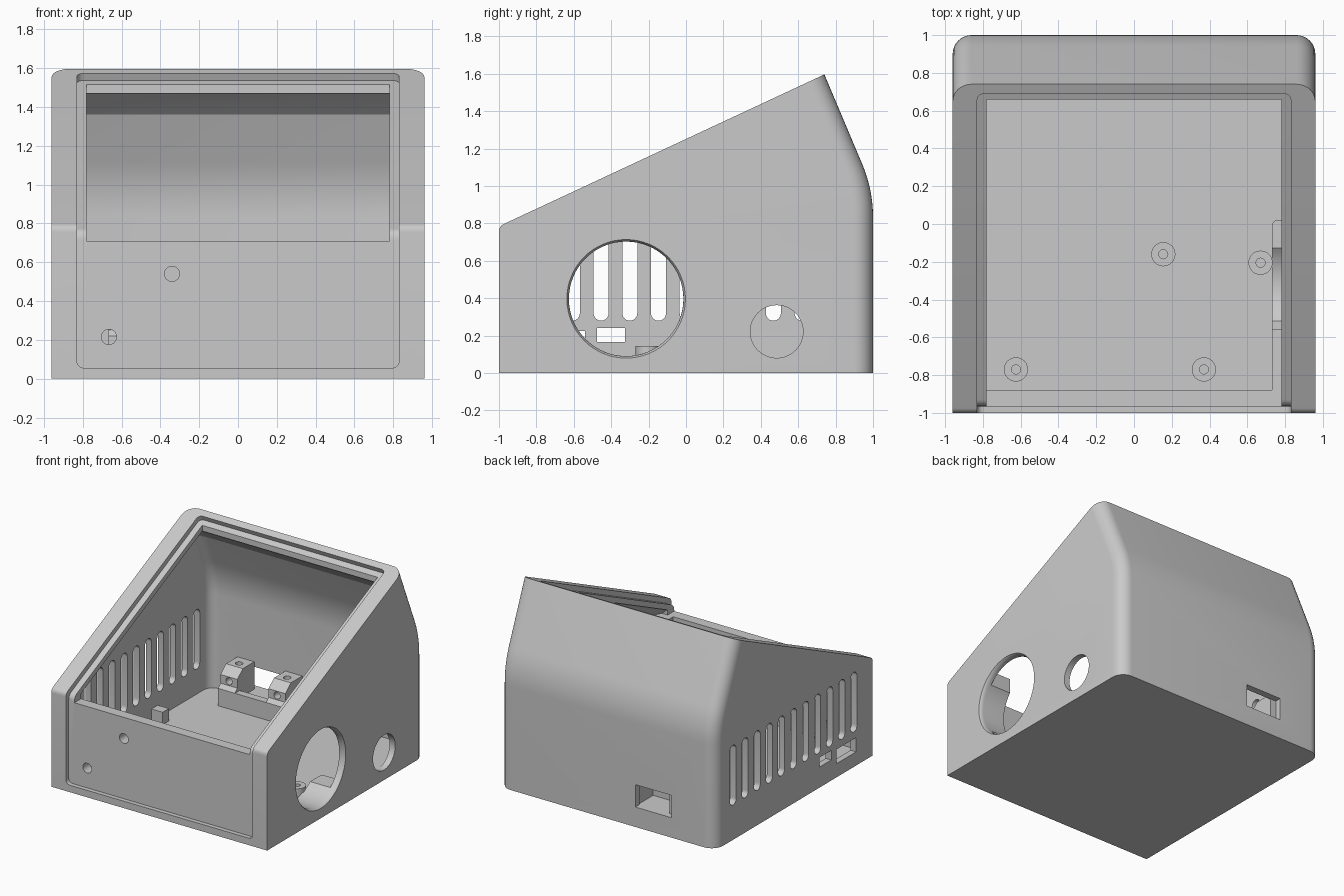
import bpy, bmesh
from math import sin, cos, pi
from mathutils import Vector

if "Cube" in bpy.data.objects:
    bpy.data.objects.remove(bpy.data.objects["Cube"], do_unlink=True)

grey = bpy.data.materials.new("plain_grey")
grey.use_nodes = True
grey.diffuse_color = (0.59, 0.59, 0.59, 1)
grey.node_tree.nodes["Principled BSDF"].inputs["Base Color"].default_value = (0.59, 0.59, 0.59, 1)


def finish(name, bm):
    bmesh.ops.recalc_face_normals(bm, faces=bm.faces)
    mesh = bpy.data.meshes.new(name)
    bm.to_mesh(mesh)
    bm.free()
    mesh.materials.append(grey)
    ob = bpy.data.objects.new(name, mesh)
    bpy.context.collection.objects.link(ob)
    return ob


def prism(name, pts, axis, a, b, round_rule=None, radius=0.0):
    """Extrude a 2D outline along an axis from a to b, rounding chosen edges."""
    def place(p, t):
        return {"x": (t, *p), "y": (p[0], t, p[1]), "z": (*p, t)}[axis]
    bm = bmesh.new()
    low = [bm.verts.new(place(p, a)) for p in pts]
    high = [bm.verts.new(place(p, b)) for p in pts]
    bm.faces.new(low)
    bm.faces.new(high)
    for i in range(len(pts)):
        j = (i + 1) % len(pts)
        bm.faces.new((low[i], low[j], high[j], high[i]))
    bmesh.ops.recalc_face_normals(bm, faces=bm.faces)
    if round_rule:
        edges = [e for e in bm.edges if round_rule(*(v.co for v in e.verts))]
        bmesh.ops.bevel(bm, geom=edges, offset=radius, segments=8, profile=0.5, affect="EDGES")
    return finish(name, bm)


def hull(name, pts):
    bm = bmesh.new()
    for p in pts:
        bm.verts.new(p)
    bmesh.ops.convex_hull(bm, input=bm.verts)
    loose = [v for v in bm.verts if not v.link_faces]
    bmesh.ops.delete(bm, geom=loose, context="VERTS")
    bmesh.ops.dissolve_limit(bm, angle_limit=0.002, verts=bm.verts, edges=bm.edges)
    return finish(name, bm)


def boolean(target, tool, op="DIFFERENCE"):
    mod = target.modifiers.new(op, "BOOLEAN")
    mod.operation, mod.object, mod.solver = op, tool, "EXACT"
    bpy.context.view_layer.objects.active = target
    bpy.ops.object.modifier_apply(modifier=mod.name)
    bpy.data.objects.remove(tool, do_unlink=True)


def rect(u0, u1, v0, v1):
    return [(u0, v0), (u1, v0), (u1, v1), (u0, v1)]


def circle(u, v, r, n=48):
    return [(u + r * cos(2 * pi * i / n), v + r * sin(2 * pi * i / n)) for i in range(n)]


def slot(u, v0, v1, r, n=12):
    top = [(u + r * cos(pi * i / n), v1 - r + r * sin(pi * i / n)) for i in range(n + 1)]
    return top + [(2 * u - p, v0 + v1 - q) for p, q in top]


def slope(y, drop=0.0):
    return 0.785 + (y + 1) * 0.4665 - drop


def bend(a, c, b, n):
    """Quadratic curve from a to b pulled towards corner c."""
    a, c, b = Vector(a), Vector(c), Vector(b)
    return [tuple(a * (1 - t) ** 2 + c * 2 * t * (1 - t) + b * t * t) for t in (i / n for i in range(n + 1))]


back = bend((1, 0.83), (1, 0.98), (0.942, 1.118), 10)

# Outer shell: side profile with rounded rear corners
nose = bend((-0.975, slope(-0.975)), (-1, slope(-1)), (-1, 0.755), 6)
body = prism("case_body", [(-1, 0), (1, 0)] + back + [(0.74, slope(0.74))] + nose, "x", -0.96, 0.96,
             lambda p, q: abs(p.x - q.x) < 0.01 and p.y > 0.7 and q.y > 0.7, 0.1)

# Recess wrapping the front and the sloped top
fold = bend((-0.965, 0.715), (-0.965, slope(-0.965, 0.044)), (-0.93, slope(-0.93, 0.044)), 6)
recess = [(-1.1, 0.056), (-0.965, 0.056)] + fold + [(0.705, slope(0.705, 0.044)), (0.59, 1.8), (-1.1, 1.8)]


def recess_corner(p, q):
    along = abs(p.x - q.x) < 0.01
    return along and ((p.z < 0.07 and q.z < 0.07) or (p.y > 0.5 and q.y > 0.5))


boolean(body, prism("recess_cutter", recess, "x", -0.83, 0.83, recess_corner, 0.035))

# Hollow interior with rounded rear corners and a chamfer below the lip
rear = [(0.945, 0.08)] + [(y - 0.055, z) for y, z in back] + [(0.786, 1.36)]
inside = []
for s in (-1, 1):
    for i in range(7):
        a = i * pi / 12
        inside += [(s * (0.83 + 0.08 * sin(a)), y - 0.08 + 0.08 * cos(a), z) for y, z in rear]
    inside += [(s * 0.91, -0.88, 0.08), (s * 0.91, -0.88, slope(-0.88, 0.2)),
               (s * 0.785, -0.88, slope(-0.88, 0.09)), (s * 0.785, 0.665, slope(0.665, 0.09))]
boolean(body, hull("cavity_cutter", inside))
boolean(body, prism("opening_cutter", rect(-1.1, 0.66, 0.71, 1.9), "x", -0.78, 0.78))

# Stepped pad inside the left wall: tall at the front, low behind
pad = [(-0.92, 0.04), (0.02, 0.04), (0.02, 0.16), (-0.555, 0.16), (-0.555, 0.71), (-0.92, 0.71)]
boolean(body, prism("wall_pad", pad, "x", 0.73, 0.93,
                    lambda p, q: abs(p.y - q.y) < 0.01 and abs(p.z - q.z) > 0.1 and p.x < 0.8 and p.y > 0,
                    0.03), "UNION")

# Large hole with a rounded rim, and a small round hole, in the left wall
bm = bmesh.new()
rings = []
for x, r in [(1.0, 0.317)] + bend((0.96, 0.317), (0.945, 0.306), (0.925, 0.306), 4) + [(0.7, 0.306)]:
    rings.append([bm.verts.new((x, y, z)) for y, z in circle(-0.32, 0.397, r, 64)])
for one, two in zip(rings, rings[1:]):
    for i in range(64):
        j = (i + 1) % 64
        bm.faces.new((one[i], one[j], two[j], two[i]))
bm.faces.new(rings[0])
bm.faces.new(rings[-1])
boolean(body, finish("large_hole_cutter", bm))
boolean(body, prism("small_hole_cutter", circle(0.485, 0.222, 0.141), "x", 0.8, 1.1))

# Vent slots and ports in the right wall
for i in range(11):
    boolean(body, prism("vent_cutter", slot(-0.761 + 0.1535 * i, 0.28, 0.76, 0.04), "x", -1.1, -0.8))
for port in (rect(-0.475, -0.325, 0.165, 0.242), rect(-0.79, -0.54, 0.11, 0.225)):
    boolean(body, prism("port_cutter", port, "x", -1.1, -0.8))

# Front screw holes and rear socket opening
for x, z in ((-0.34, 0.54), (-0.665, 0.215)):
    boolean(body, prism("front_hole_cutter", circle(x, z, 0.039, 32), "y", -1.1, -0.86))
boolean(body, prism("socket_cutter", rect(-0.57, -0.25, 0.16, 0.34), "y", 0.88, 1.1))

# Circuit board standoffs
standoffs = []
for x, y in ((0.155, -0.16), (0.67, -0.205), (-0.625, -0.77), (0.37, -0.77)):
    post = prism("standoff", circle(x, y, 0.064, 32), "z", 0.07, 0.145)
    boolean(post, prism("pilot_cutter", circle(x, y, 0.024, 24), "z", 0.085, 0.3))
    standoffs.append(post)

# Small locating post by the right wall
locator = prism("locating_post", rect(-0.915, -0.81, 0.2, 0.28), "z", 0.07, 0.18)

# Socket bracket: low base with two drilled towers
bracket = prism("socket_bracket", rect(0.7, 0.95, 0.07, 0.22), "x", -0.667, -0.09)
tower = [(0.7, 0.1), (0.95, 0.1), (0.95, 0.38), (0.8, 0.38), (0.73, 0.32), (0.73, 0.25), (0.7, 0.22)]
for x in (-0.592, -0.165):
    boolean(bracket, prism("tower", tower, "x", x - 0.075, x + 0.075), "UNION")
    boolean(bracket, prism("top_hole_cutter", circle(x, 0.86, 0.028, 24), "z", 0.3, 0.5))
    boolean(bracket, prism("face_hole_cutter", circle(x, 0.285, 0.028, 24), "y", 0.65, 0.8))
boolean(bracket, prism("tray_cutter", rect(-0.517, -0.24, 0.16, 0.5), "y", 0.76, 1))

# Smooth the curved areas and keep hard edges crisp
for ob in [body, locator, bracket] + standoffs:
    bpy.ops.object.select_all(action="DESELECT")
    ob.select_set(True)
    bpy.context.view_layer.objects.active = ob
    bpy.ops.object.shade_smooth_by_angle(angle=0.3)
